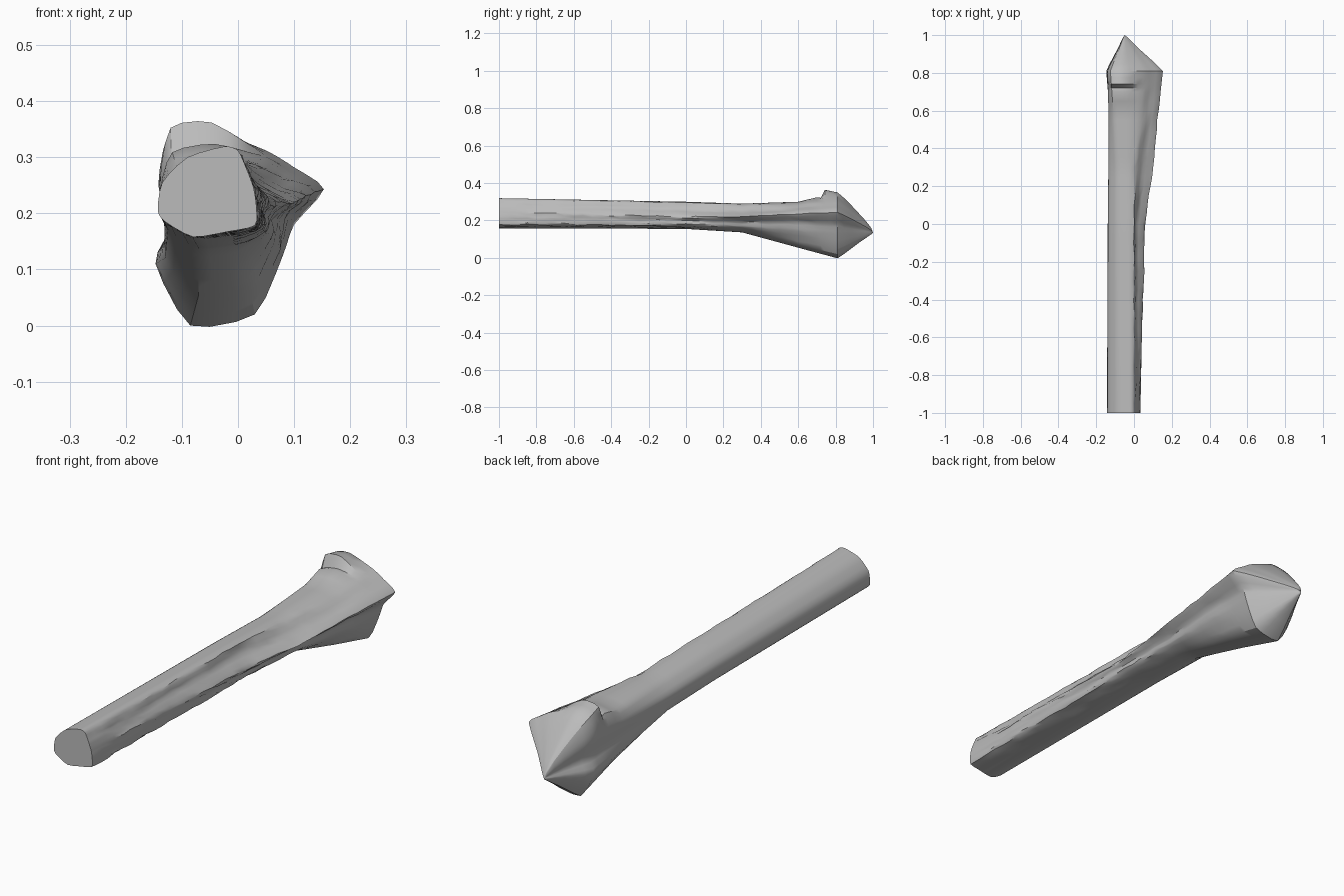
import bpy, bmesh, math, random
from mathutils import Vector

if "Cube" in bpy.data.objects:
    bpy.data.objects.remove(bpy.data.objects["Cube"])

random.seed(4)

# Cross-sections (x, z) clockwise from the top: crest, right ridge, underside, left groove
SECTIONS = {
    -1.0: [(-.025, .319), (0, .312), (.015, .28), (.028, .245), (.033, .21), (.03, .178),
           (-.02, .167), (-.08, .158), (-.13, .185), (-.143, .205), (-.135, .255), (-.09, .30)],
    0.0: [(-.03, .30), (0, .294), (.012, .26), (.06, .22), (.045, .20), (.042, .175),
          (-.01, .16), (-.08, .155), (-.13, .182), (-.139, .205), (-.133, .248), (-.09, .287)],
    0.3: [(-.03, .29), (.01, .282), (.045, .245), (.10, .22), (.06, .19), (.052, .165),
          (-.01, .142), (-.07, .137), (-.125, .17), (-.135, .20), (-.132, .24), (-.09, .28)],
    0.6: [(-.03, .30), (.04, .29), (.08, .265), (.13, .235), (.085, .19), (.07, .14),
          (.02, .07), (-.07, .055), (-.13, .12), (-.125, .18), (-.135, .235), (-.11, .285)],
    0.81: [(-.055, .35), (.05, .312), (.10, .282), (.153, .243), (.10, .18), (.08, .125),
           (.03, .02), (-.085, 0), (-.147, .11), (-.125, .17), (-.142, .25), (-.125, .335)],
}
TIP = Vector((-.05, .135))
SUB = 3          # points per landmark around the section


def section_at(y):
    """Blend the two neighbouring cross-sections."""
    ys = sorted(SECTIONS)
    for a, b in zip(ys, ys[1:]):
        if y <= b + 1e-6:
            t = (y - a) / (b - a)
            return [Vector(p).lerp(Vector(q), t) for p, q in zip(SECTIONS[a], SECTIONS[b])]


def rounded(points):
    """Closed soft spline through the landmarks."""
    out, n = [], len(points)
    for i in range(n):
        p0, p1, p2, p3 = (points[(i + k) % n] for k in (-1, 0, 1, 2))
        m1, m2 = (p2 - p0) * .33, (p3 - p1) * .33
        for k in range(SUB):
            t = k / SUB
            out.append(p1 * (2*t**3 - 3*t**2 + 1) + m1 * (t**3 - 2*t**2 + t)
                       + p2 * (3*t**2 - 2*t**3) + m2 * (t**3 - t**2))
    return out


rings = []

# Shaft and flared end, with slightly rough right-hand ridges
ys = [-1 + i * .05 for i in range(35)] + [.72, .742, .775, .81]
for y in ys:
    pts = section_at(y)
    lip = {.72: -.008, .742: .028, .775: .014}.get(y, 0)
    for i, f in ((10, .3), (11, 1.2), (0, 1)):
        pts[i].y += lip * f
    ring = rounded(pts)
    if -1 < y < .7:
        for i in range(1 * SUB, 6 * SUB):
            ring[i] += Vector((random.uniform(-.003, .003), random.uniform(-.003, .003)))
    rings.append((y, ring))

# Blunt faceted end tapering to the tip
base = rounded(section_at(.81))
for y, s in ((.845, .83), (.88, .64), (.92, .42), (.96, .22), (.99, .07)):
    ring = []
    for p in base:
        d = p - TIP
        ring.append(TIP + Vector((d.x * s, d.y * (s ** .8 if d.y > 0 else s))))
    rings.append((y, ring))

bm = bmesh.new()
loops = [[bm.verts.new((p.x, y, p.y)) for p in ring] for y, ring in rings]
n = len(loops[0])
for a, b in zip(loops, loops[1:]):
    for i in range(n):
        j = (i + 1) % n
        bm.faces.new((a[i], a[j], b[j], b[i]))
bm.faces.new(loops[0])                       # flat cut end of the shaft
tip = bm.verts.new((TIP.x, 1, TIP.y))
for i in range(n):
    bm.faces.new((loops[-1][i], loops[-1][(i + 1) % n], tip))
bmesh.ops.recalc_face_normals(bm, faces=bm.faces)

mesh = bpy.data.meshes.new("long_bone")
bm.to_mesh(mesh)
bm.free()
bone = bpy.data.objects.new("long_bone", mesh)
bpy.context.collection.objects.link(bone)

grey = bpy.data.materials.new("light grey")
grey.diffuse_color = (.5, .5, .5, 1)
grey.use_nodes = True
grey.node_tree.nodes["Principled BSDF"].inputs["Base Color"].default_value = grey.diffuse_color
mesh.materials.append(grey)

bpy.context.view_layer.objects.active = bone
bone.select_set(True)
bpy.ops.object.shade_smooth_by_angle(angle=math.radians(32))
